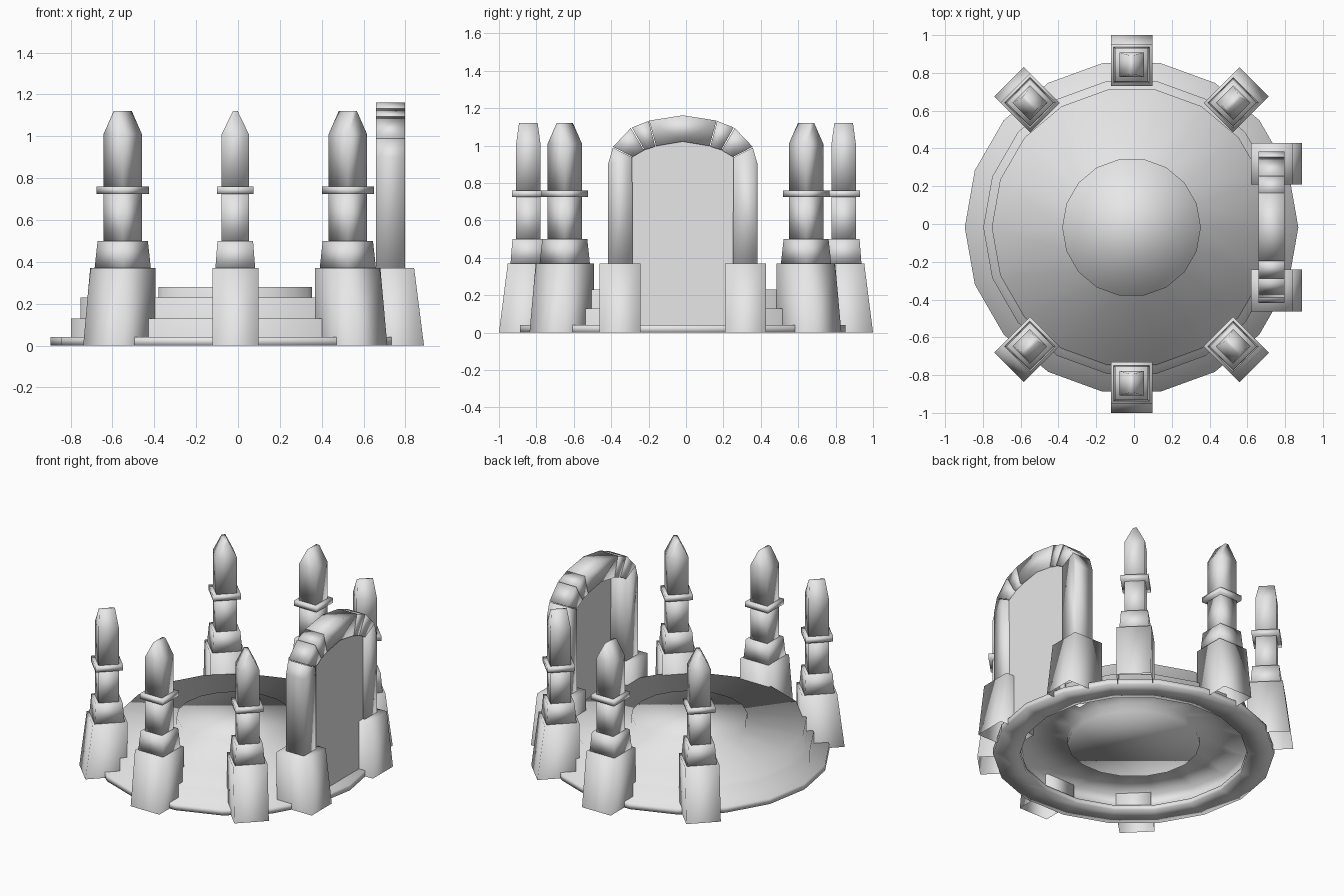
import bpy, bmesh, math
from mathutils import Matrix

cube = bpy.data.objects.get("Cube")
if cube:
    bpy.data.objects.remove(cube, do_unlink=True)

stone = bpy.data.materials.new("pale_stone")
stone.use_nodes = True
GREY = (0.8, 0.8, 0.8, 1)
stone.diffuse_color = GREY
stone.node_tree.nodes["Principled BSDF"].inputs["Base Color"].default_value = GREY

CX, CY = -0.013, -0.018   # centre of the ring of stones


def finish(bm, name, matrix=None, smooth=True):
    bmesh.ops.recalc_face_normals(bm, faces=bm.faces)
    for f in bm.faces:
        f.smooth = smooth
    mesh = bpy.data.meshes.new(name)
    bm.to_mesh(mesh)
    bm.free()
    mesh.materials.append(stone)
    ob = bpy.data.objects.new(name, mesh)
    bpy.context.collection.objects.link(ob)
    if matrix:
        ob.matrix_world = matrix


def loft(bm, loops, bottom=True):
    """Skin a stack of equal-length point loops."""
    rows = [[bm.verts.new(p) for p in loop] for loop in loops]
    n = len(rows[0])
    for a, b in zip(rows, rows[1:]):
        for i in range(n):
            j = (i + 1) % n
            bm.faces.new((a[i], a[j], b[j], b[i]))
    if bottom:
        bm.faces.new(rows[0][::-1])
    bm.faces.new(rows[-1])


def block(name, levels, matrix, bottom=True):
    """Four-sided block; each level is (inner, outer, half width, height)."""
    bm = bmesh.new()
    loft(bm, [[(a, -w, z), (b, -w, z), (b, w, z), (a, w, z)]
              for a, b, w, z in levels], bottom=bottom)
    finish(bm, name, matrix)


def square(r, z):
    return (-r, r, r, z)


def prism(name, outline, x0, x1, smooth=True):
    """Outline in y and z, extruded along x."""
    bm = bmesh.new()
    loft(bm, [[(x, y, z) for y, z in outline] for x in (x0, x1)])
    finish(bm, name, smooth=smooth)


# Stepped platform: hollowed underside with a hanging disc, raised disc on top
SIDES = 18
underside = [(0.417, 0.075), (0.417, 0.13), (0.745, 0.13), (0.745, 0.04),
             (0.715, 0.035), (0.715, 0)]
upper = [(r, z) for r, z0, z1 in ((0.883, 0, 0.04), (0.785, 0.04, 0.13),
                                  (0.74, 0.13, 0.23), (0.367, 0.23, 0.28))
         for z in (z0, z1)]
turns = [math.tau * i / SIDES for i in range(SIDES)]
bm = bmesh.new()
loft(bm, [[(CX + r * math.cos(t), CY + r * math.sin(t), z) for t in turns]
          for r, z in underside + upper])
finish(bm, "stepped_platform")


# Plinth shared by the pillars and the gateway, leaning at its outer side
def plinth(name, matrix):
    block(name, [(-0.112, 0.157, 0.11, 0), (-0.112, 0.11, 0.11, 0.37)],
          matrix, bottom=False)


# Pillars: plinth, tapered second tier, shaft, collar and ridged cap
def pillar(name, x, y, angle):
    m = Matrix.Translation((x, y, 0)) @ Matrix.Rotation(math.radians(angle), 4, "Z")
    plinth(name + "_plinth", m)
    block(name + "_tier", [square(0.095, 0.37), square(0.085, 0.5)], m)
    block(name + "_shaft", [square(0.065, 0.5), square(0.065, 0.725)], m)
    block(name + "_collar", [square(0.088, 0.725), square(0.088, 0.76)], m)
    block(name + "_cap", [square(0.065, 0.76), square(0.065, 1.01),
                          (-0.05, 0.05, 0.012, 1.12)], m)


for sy, end in ((-1, "front"), (1, "back")):
    pillar(end + "_pillar", CX, sy * 0.843, sy * 90)
    for sx, side in ((-1, "right"), (1, "left")):
        pillar(f"{end}_{side}_pillar", CX + sx * 0.538, sy * 0.645 - 0.003,
               math.degrees(math.atan2(sy, sx)))

# Gateway: plinths, jambs, arch stones and keystone
GY = -0.017
X0, X1 = 0.66, 0.798
half_stones = {
    "jamb": [(0.268, 0.3), (0.4, 0.3), (0.4, 0.9), (0.374, 0.99), (0.271, 0.937)],
    "lower_arch_stone": [(0.268, 0.94), (0.373, 0.994), (0.278, 1.094), (0.208, 0.975)],
    "upper_arch_stone": [(0.205, 0.977), (0.272, 1.097), (0.183, 1.132), (0.147, 0.995)],
}
for s, end in ((-1, "front"), (1, "back")):
    plinth(f"gate_{end}_plinth", Matrix.Translation((0.732, GY + s * 0.335, 0)))
    for part, pts in half_stones.items():
        prism(f"gate_{end}_{part}", [(GY + s * y, z) for y, z in pts], X0, X1)

side = [(0.143, 0.998), (0.18, 1.134)]
key = side + [(0, 1.162)] + [(-y, z) for y, z in side[::-1]] + [(0, 1.022)]
prism("gate_keystone", [(GY + y, z) for y, z in key], X0, X1)

# Thin panel filling the gateway, near its outer face
half = [(0.275, 0.03), (0.275, 0.94), (0.215, 0.98), (0.148, 1.0)]
panel = half + [(0, 1.03)] + [(-y, z) for y, z in half[::-1]]
prism("gate_panel", [(GY + y, z) for y, z in panel], 0.778, 0.782, smooth=False)
